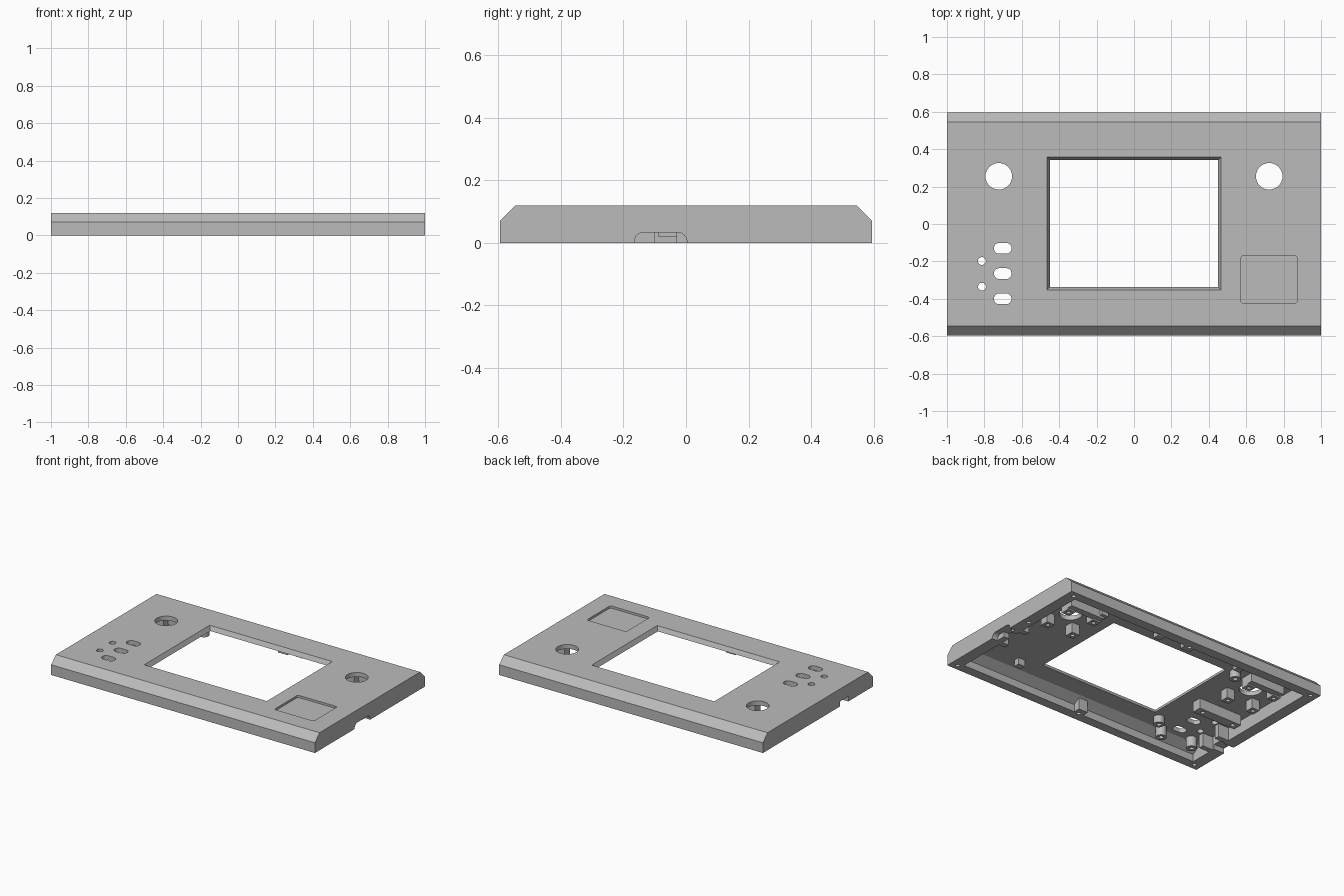
import bpy, bmesh, math
from mathutils import Matrix

cube = bpy.data.objects.get("Cube")
if cube:
    bpy.data.objects.remove(cube, do_unlink=True)

grey = bpy.data.materials.new("plain_grey")
grey.use_nodes = True
grey.diffuse_color = (0.5, 0.5, 0.5, 1)
grey.node_tree.nodes["Principled BSDF"].inputs["Base Color"].default_value = (0.5, 0.5, 0.5, 1)


def make(name, bm):
    bmesh.ops.recalc_face_normals(bm, faces=bm.faces)
    mesh = bpy.data.meshes.new(name)
    bm.to_mesh(mesh)
    bm.free()
    mesh.materials.append(grey)
    ob = bpy.data.objects.new(name, mesh)
    bpy.context.collection.objects.link(ob)
    return ob


def prism(name, pts, lo, hi, axis="z"):
    """Extrude a 2D outline: axis z takes (x, y) points, axis x takes (y, z) points."""
    bm = bmesh.new()
    place = (lambda a, b: (a, b, lo)) if axis == "z" else (lambda a, b: (lo, a, b))
    face = bm.faces.new([bm.verts.new(place(a, b)) for a, b in pts])
    ext = bmesh.ops.extrude_face_region(bm, geom=[face])
    move = (0, 0, hi - lo) if axis == "z" else (hi - lo, 0, 0)
    bmesh.ops.translate(bm, vec=move, verts=[v for v in ext["geom"] if isinstance(v, bmesh.types.BMVert)])
    return make(name, bm)


def box(name, x0, x1, y0, y1, z0, z1):
    return prism(name, [(x0, y0), (x1, y0), (x1, y1), (x0, y1)], z0, z1)


def rounded(cx, cy, w, h, r, n=6):
    """Rounded rectangle outline with half sizes w and h."""
    pts = []
    for k, (sx, sy) in enumerate([(1, 1), (-1, 1), (-1, -1), (1, -1)]):
        for i in range(n + 1):
            a = (k + i / n) * math.pi / 2
            pts.append((cx + sx * (w - r) + r * math.cos(a), cy + sy * (h - r) + r * math.sin(a)))
    return pts


def circle(cx, cy, r, n=32):
    return [(cx + r * math.cos(2 * math.pi * i / n), cy + r * math.sin(2 * math.pi * i / n)) for i in range(n)]


def combine(ob, tool, op="DIFFERENCE"):
    mod = ob.modifiers.new("cut", "BOOLEAN")
    mod.operation, mod.object, mod.solver = op, tool, "EXACT"
    bpy.context.view_layer.objects.active = ob
    bpy.ops.object.modifier_apply(modifier=mod.name)
    bpy.data.objects.remove(tool, do_unlink=True)


CEIL = 0.09
ROOF = 0.1

# Shell with sloped front and back edges, hollow underneath
shell = prism("shell", [(-.595, 0), (.595, 0), (.595, .07), (.545, .12), (-.545, .12), (-.595, .07)], -1, 1, "x")
combine(shell, prism("cavity", [(-.53, -.02), (.53, -.02), (.53, .05), (.47, CEIL), (-.47, CEIL), (-.53, .05)],
                     -.92, .92, "x"))

# Screw lugs in the middle of the long walls
for s in (-1, 1):
    y0, y1 = sorted((s * .485, s * .56))
    combine(shell, box("lug", -.035, .035, y0, y1, 0, ROOF), "UNION")

# Screen opening with slanted sides
bm = bmesh.new()
bmesh.ops.create_cube(bm, size=2)
for v in bm.verts:
    grow = .02 if v.co.z > 0 else -.005
    v.co = (v.co.x * (.45 + grow), v.co.y * (.34 + grow) + .003, .13 if v.co.z > 0 else .08)
combine(shell, make("screen_cutter", bm))

# Stick holes, button slots, light holes and the shallow square pocket
for s in (-1, 1):
    combine(shell, prism("stick_cutter", circle(s * .723, .255, .071), .05, .2))
for y in (-.13, -.265, -.4):
    combine(shell, prism("button_cutter", rounded(-.702, y, .047, .029, .028), .05, .2))
for y in (-.198, -.335):
    combine(shell, prism("light_cutter", circle(-.813, y, .021, 20), .05, .2))
combine(shell, prism("pocket_cutter", rounded(.722, -.297, .15, .128, .015), .105, .2))

# Screw holes in the rim
for x, y in [(sx * .95, sy * .555) for sx in (-1, 1) for sy in (-1, 1)] + [(0, .53), (0, -.53), (.955, .13)]:
    combine(shell, prism("screw_cutter", circle(x, y, .014, 12), -.01, .05))

# Cable notches in both short walls
combine(shell, prism("right_recess", rounded(-.081, 0, .084, .034, .03), .96, 1.1, "x"))
combine(shell, box("right_slot", .85, 1.1, -.1, -.03, -.01, .034))
combine(shell, box("left_slot", -1.1, -.85, -.33, -.24, -.01, .034))


def post(name, x, y, r, z0=.02, sides=24):
    """Screw post hanging from the roof, with a blind hole."""
    ob = prism(name, circle(x, y, r, sides), z0, ROOF)
    combine(ob, prism("hole", circle(x, y, r * .45, 12), z0 - .01, z0 + .04))
    return ob


# Guides beside the cable notches
for x0, x1, ys in ((.87, .93, (-.18, .015)), (-.93, -.84, (-.36, -.21))):
    for y in ys:
        box("cable_guide", x0, x1, y - .018, y + .018, .0, ROOF)

# Stick mounts: four square posts and a bar behind each stick hole
for s in (-1, 1):
    cx, cy = s * .723, .255
    for dx in (-.1, .1):
        for dy in (-.1, .1):
            ob = box("stick_post", cx + dx - .03, cx + dx + .03, cy + dy - .03, cy + dy + .03, .02, ROOF)
            combine(ob, prism("hole", circle(cx + dx, cy + dy, .013, 12), .01, .06))
    box("stick_bar", cx - .13, cx + .13, cy + .12, cy + .165, .03, ROOF)

# Button board bar and round posts
bar = box("button_bar", -.88, -.55, -.09, -.025, .02, ROOF)
for x in (-.84, -.6):
    combine(bar, prism("hole", circle(x, -.058, .014, 12), .01, .06))
for x, y in ((-.6, -.455), (-.83, -.44)):
    post("button_post", x, y, .034)

# Screen posts and retaining tabs
for x, y in ((-.51, -.37), (-.51, .36)):
    post("screen_post", x, y, .034, .04)
for x, y in ((.6, -.38), (.6, .42), (-.46, .45), (.17, .44)):
    box("screen_tab", x - .025, x + .025, y - .02, y + .02, .045, ROOF)
